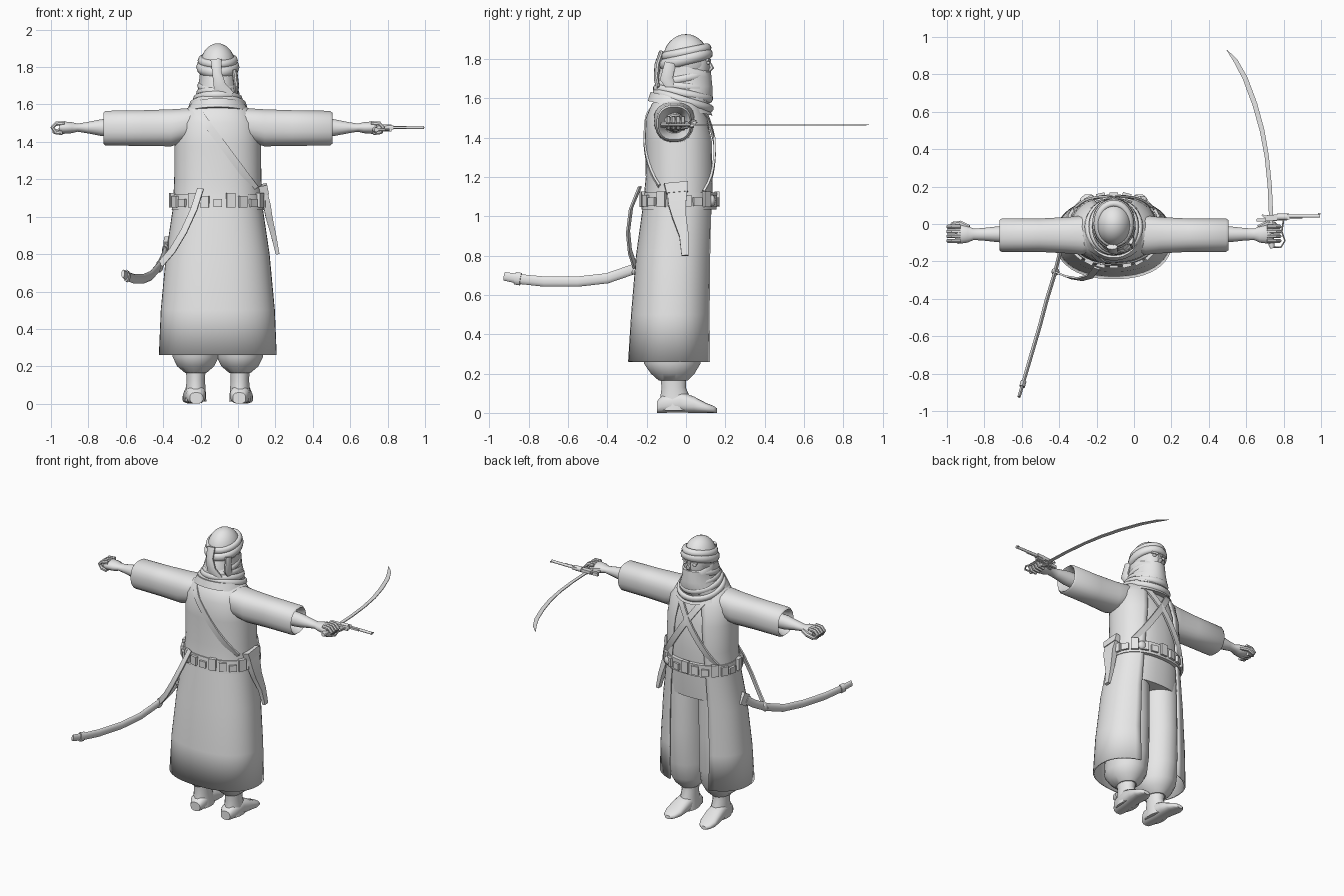
import bpy, bmesh, math
from mathutils import Vector as V, Matrix

CX = -0.108  # body centre line
mat = bpy.data.materials.new("light grey")
mat.diffuse_color = (0.8, 0.8, 0.8, 1)


def finish(name, bm, angle=40):
    bmesh.ops.recalc_face_normals(bm, faces=bm.faces)
    me = bpy.data.meshes.new(name)
    bm.to_mesh(me)
    bm.free()
    me.materials.append(mat)
    me.shade_smooth()
    me.set_sharp_from_angle(angle=math.radians(angle))
    ob = bpy.data.objects.new(name, me)
    bpy.context.collection.objects.link(ob)
    return ob


def sweep(name, pts, sizes, up=(0, 0, 1), n=16, p=2, t=None, gaps=None, caps=True, angle=40):
    """Superellipse sections along a path; gaps (degrees) leave a slit on the up side."""
    pts = [V(q) for q in pts]
    if isinstance(sizes, tuple):
        sizes = [sizes] * len(pts)
    bm, rings = bmesh.new(), []
    for i, (c, (w, h)) in enumerate(zip(pts, sizes)):
        d = V(t) if t else (pts[min(i + 1, len(pts) - 1)] - pts[max(i - 1, 0)]).normalized()
        side = d.cross(V(up)).normalized()
        u = side.cross(d)
        ring = []
        for k in range(n):
            if gaps:
                g = math.radians(gaps[i])
                a = math.pi / 2 + g + (2 * math.pi - 2 * g) * k / (n - 1)
            else:
                a = 2 * math.pi * (k + 0.5) / n
            co, si = math.cos(a), math.sin(a)
            ring.append(bm.verts.new(c + side * w * math.copysign(abs(co) ** (2 / p), co)
                                     + u * h * math.copysign(abs(si) ** (2 / p), si)))
        rings.append(ring)
    for a, b in zip(rings, rings[1:]):
        for k in range(n - 1 if gaps else n):
            j = (k + 1) % n
            bm.faces.new((a[k], a[j], b[j], b[k]))
    if caps and not gaps:
        bm.faces.new(rings[0])
        bm.faces.new(rings[-1])
    return finish(name, bm, angle)


def bar(name, pts, sizes, up=(0, 0, 1)):
    return sweep(name, pts, sizes, up, n=4, p=50)


def stack(name, rows, x=CX, **kw):
    """Upright body from rows of (z, half width, back y, front y)."""
    return sweep(name, [(x, (r[2] + r[3]) / 2, r[0]) for r in rows],
                 [(r[1], (r[3] - r[2]) / 2) for r in rows], up=(0, 1, 0), t=(0, 0, 1), **kw)


def ball(name, loc, size, seg=20):
    bm = bmesh.new()
    bmesh.ops.create_uvsphere(bm, u_segments=seg, v_segments=seg // 2 + 2, radius=1,
                              matrix=Matrix.Translation(loc) @ Matrix.Diagonal((*size, 1)))
    return finish(name, bm, 60)


def fold(name, loc, rx, ry, thick, height, tilt):
    """Wrapped cloth ring, tilted about x."""
    bm, n, m = bmesh.new(), 32, 8
    M = Matrix.Translation(loc) @ Matrix.Rotation(tilt, 4, 'X')
    vs = []
    for i in range(n):
        a = 2 * math.pi * i / n
        for j in range(m):
            b = 2 * math.pi * j / m
            r = thick * math.cos(b)
            vs.append(bm.verts.new(M @ V(((rx + r) * math.cos(a), (ry + r) * math.sin(a), height * math.sin(b)))))
    for i in range(n):
        for j in range(m):
            k, l = (i + 1) % n, (j + 1) % m
            bm.faces.new((vs[i * m + j], vs[k * m + j], vs[k * m + l], vs[i * m + l]))
    return finish(name, bm, 60)


# Long coat, open down the front, over a shirt
COAT = [(0.26, .31, -.29, .135), (0.5, .30, -.275, .135), (0.8, .272, -.25, .14), (1.05, .235, -.215, .145),
        (1.2, .228, -.2, .148), (1.38, .226, -.205, .14), (1.5, .215, -.2, .11), (1.57, .17, -.17, .075),
        (1.61, .11, -.13, .04)]
P = 2.3
coat = stack("coat", COAT, n=40, p=P, gaps=[25, 27, 29, 30, 28, 24, 20, 16, 14])
mod = coat.modifiers.new("cloth", 'SOLIDIFY')
mod.thickness, mod.offset = 0.01, 0
stack("shirt", [(.86, .25, -.22, .115)] + [(z, w - .012, b + .012, f - .012) for z, w, b, f in COAT[3:]], n=32, p=P)


def body_y(x, z, front):
    for a, b in zip(COAT, COAT[1:]):
        if z <= b[0] or b is COAT[-1]:
            f = min(1, max(0, (z - a[0]) / (b[0] - a[0])))
            w, yb, yf = [a[i] + (b[i] - a[i]) * f for i in (1, 2, 3)]
            s = (1 - min(.99, abs((x - CX) / w)) ** P) ** (1 / P)
            return (yb + yf) / 2 + (yf - yb) / 2 * s * (1 if front else -1)


# Chest straps: a cross in front, one diagonal behind
def strap(name, x0, z0, x1, z1, front):
    pts = []
    for i in range(13):
        x, z = x0 + (x1 - x0) * i / 12, z0 + (z1 - z0) * i / 12
        pts.append((x, body_y(x, z, front) + (.006 if front else -.006), z))
    bar(name, pts, (.02, .006), up=(0, 1, 0))


for s in (-1, 1):
    strap("front_strap", CX + s * .12, 1.58, CX - s * .19, 1.12, True)
strap("back_strap", CX - .12, 1.58, CX + .2, 1.15, False)

# Belt with plates and pouches
stack("belt", [(1.035, .247, -.228, .155), (1.12, .242, -.22, .158)], n=40, p=P)
for i in range(22):
    a = 2 * math.pi * (i + .5) / 22
    x = CX + .236 * math.cos(a)
    d = V((math.cos(a), math.sin(a) * 1.2, 0)).normalized()
    h = (.03, .022, .04)[i % 3]
    c = V((x, body_y(x, 1.08, a < math.pi), 1.08 + (h - .03) * .8)) + d * .012
    bar("belt_pouch", [c - d * .012, c + d * .012], (.024, h))
ball("belt_disc", (CX + .15, .13, 1.08), (.03, .02, .03))

# Trousers and boots
for s in (-1, 1):
    x = CX + s * .118
    stack("trouser_leg", [(.95, .125, -.18, .10), (.6, .122, -.20, .105), (.36, .128, -.21, .095),
                          (.25, .125, -.215, .075), (.2, .10, -.18, .045), (.165, .058, -.14, .01)], x=x, n=20)
    stack("boot_shaft", [(.2, .055, -.135, .005), (.13, .05, -.125, .0), (.06, .055, -.135, .03),
                         (.012, .058, -.145, .04)], x=x, n=16)
    foot = [(-.148, .035, .03), (-.12, .052, .045), (-.03, .054, .055), (.04, .058, .042),
            (.1, .058, .026), (.14, .042, .018), (.157, .02, .012)]
    sweep("boot_foot", [(x + s * (y + .1) * .07, y, h) for y, w, h in foot], [(w, h) for y, w, h in foot],
          t=(0, 1, 0), p=2.6)

# Sleeves, forearms and fists
for s in (-1, 1):
    def X(o):
        return CX + s * o
    sl = [(.07, .075, .06, 1.525), (.17, .105, .09, 1.49), (.25, .098, .1, 1.475), (.4, .09, .096, 1.474),
          (.6, .09, .094, 1.473), (.612, .082, .084, 1.473), (.59, .07, .072, 1.473), (.5, .05, .05, 1.473)]
    sweep("sleeve", [(X(o), -.06, z) for o, w, h, z in sl], [(w, h) for o, w, h, z in sl], t=(s, 0, 0), n=20, p=2.4)
    arm = [(.5, .05, .052), (.62, .043, .046), (.7, .034, .03), (.75, .031, .022), (.78, .045, .03),
           (.83, .052, .034), (.85, .045, .025)]
    sweep("forearm", [(X(o), -.055, 1.476) for o, w, h in arm], [(w, h) for o, w, h in arm], t=(s, 0, 0))
    for k in range(4):
        y = -.09 + k * .025
        sweep("finger", [(X(.82), y, 1.5), (X(.865), y, 1.497), (X(.884), y, 1.477), (X(.868), y, 1.452),
                         (X(.83), y, 1.447)], (.0125, .012), up=(0, 1, 0), n=8)
    sweep("thumb", [(X(.775), -.02, 1.475), (X(.82), .004, 1.468), (X(.86), .0, 1.455), (X(.878), -.02, 1.452)],
          [(.016, .016), (.015, .015), (.013, .013), (.008, .008)], n=8)

# Head with face, wrapped band and neck scarf
ball("head", (CX, .0, 1.795), (.098, .118, .132), 28)
stack("face", [(1.66, .06, -.02, .1), (1.72, .075, -.02, .118), (1.80, .08, -.02, .122), (1.85, .07, -.02, .11)])
sweep("nose", [(CX, .115, 1.79), (CX, .13, 1.755), (CX, .112, 1.735)], [(.008, .008), (.015, .015), (.012, .008)],
      up=(0, 1, 0), n=8)
for s in (-1, 1):
    ball("eye", (CX + s * .035, .112, 1.78), (.014, .01, .009), 10)
    bar("brow", [(CX + s * .012, .122, 1.793), (CX + s * .055, .108, 1.797)], (.006, .006))
fold("head_band_lower", (CX, .0, 1.80), .094, .118, .022, .03, .26)
fold("head_band_upper", (CX, .002, 1.835), .088, .11, .02, .024, .2)
stack("scarf", [(1.56, .155, -.165, .115), (1.61, .13, -.165, .135), (1.66, .108, -.155, .135),
                (1.71, .102, -.145, .130), (1.735, .1, -.135, .128), (1.76, .098, -.125, .08)], n=28)
for z, rx, ry, t in ((1.59, .14, .145, -.3), (1.625, .118, .14, -.2), (1.66, .1, .127, -.1), (1.70, .094, .12, .2)):
    fold("scarf_fold", (CX, -.015, z), rx, ry, .016, .022, t)
sweep("coat_collar", [(CX, -.03, 1.55), (CX, -.035, 1.6)], [(.175, .17), (.145, .15)], up=(0, 1, 0),
      t=(0, .22, .975), n=28)
sweep("band_tail", [(CX - .01, -.122, 1.84), (CX - .005, -.145, 1.77), (CX + .01, -.15, 1.70), (CX + .05, -.14, 1.64)],
      [(.03, .014), (.026, .016), (.035, .014), (.045, .01)], up=(0, 1, 0), n=10)
sweep("side_drape", [(CX + .09, -.08, 1.78), (CX + .1, -.1, 1.7), (CX + .095, -.06, 1.63)],
      [(.03, .014), (.035, .014), (.02, .01)], up=(1, 0, 0), n=10)

# Curved scabbard and its hanging strap
sc = [(-.385, -.1, .835), (-.4, -.17, .785), (-.425, -.27, .73), (-.465, -.4, .685), (-.505, -.55, .668),
      (-.555, -.72, .668), (-.59, -.84, .68), (-.615, -.925, .695)]
sweep("scabbard", sc, [(.011, .026)] * 6 + [(.01, .025), (.009, .022)], n=10)
for a, b in ((0, 1), (6, 7)):
    pa, pb = V(sc[a]), V(sc[b])
    sweep("scabbard_band", [pa, pa.lerp(pb, .35)], (.016, .032), n=10)
bar("sword_hilt_stub", [(-.38, -.06, .86), (-.385, -.11, .83)], (.012, .04))
bar("scabbard_strap", [(-.2, -.235, 1.15), (-.235, -.28, 1.04), (-.29, -.295, .92), (-.35, -.285, .82),
                       (-.415, -.26, .745)], (.018, .005), up=(-.4, -1, 0))
fold("strap_ring", (-.42, -.255, .735), .015, .028, .006, .012, 1.2)

# Holster on the other hip
bar("holster", [(.135, -.045, 1.15), (.155, -.045, 1.06), (.165, -.035, 1.0), (.19, -.01, .9), (.212, -.005, .80)],
    [(.055, .018), (.045, .02), (.036, .018), (.024, .014), (.018, .01)], up=(1, 0, .3))
bar("holster_flap", [(.132, -.05, 1.17), (.142, -.045, 1.12)], [(.062, .023), (.055, .023)], up=(1, 0, .3))

# Drawn sabre: blade, grip, guard
Z = 1.465
blade = [(.733, .04), (.726, .2), (.710, .36), (.685, .5), (.646, .64), (.594, .78), (.545, .87), (.497, .93)]
sweep("sabre_blade", [(x, y, Z) for x, y in blade],
      [(.016, .004)] * 3 + [(.018, .004), (.019, .004), (.019, .003), (.016, .003), (.003, .002)], n=4, angle=20)
sweep("sabre_grip", [(.74, -.13, Z), (.735, -.11, Z), (.733, -.05, Z), (.733, .04, Z)],
      [(.012, .012), (.017, .016), (.012, .012), (.012, .012)], n=10)
bar("sabre_crossguard", [(.655, .02, Z), (.82, .028, Z)], (.008, .01))
sweep("sabre_bow", [(.74, -.122, Z), (.785, -.125, Z), (.807, -.09, Z), (.79, -.04, Z), (.80, .025, Z)],
      (.005, .007), n=6)

# Small pistol in line with the arm
sweep("pistol_barrel", [(.80, .042, 1.477), (.995, .042, 1.477)], (.009, .009), n=10)
bar("pistol_rib", [(.80, .032, 1.477), (.9, .034, 1.477)], (.006, .006))
sweep("pistol_cylinder", [(.765, .038, 1.477), (.82, .038, 1.477)], (.018, .017), n=12)
bar("pistol_frame", [(.70, .03, 1.475), (.83, .04, 1.477)], (.016, .01))
bar("pistol_hammer", [(.70, .035, 1.477), (.685, .05, 1.477)], (.005, .005))
bar("pistol_front_sight", [(.985, .055, 1.477), (.997, .055, 1.477)], (.004, .003))
